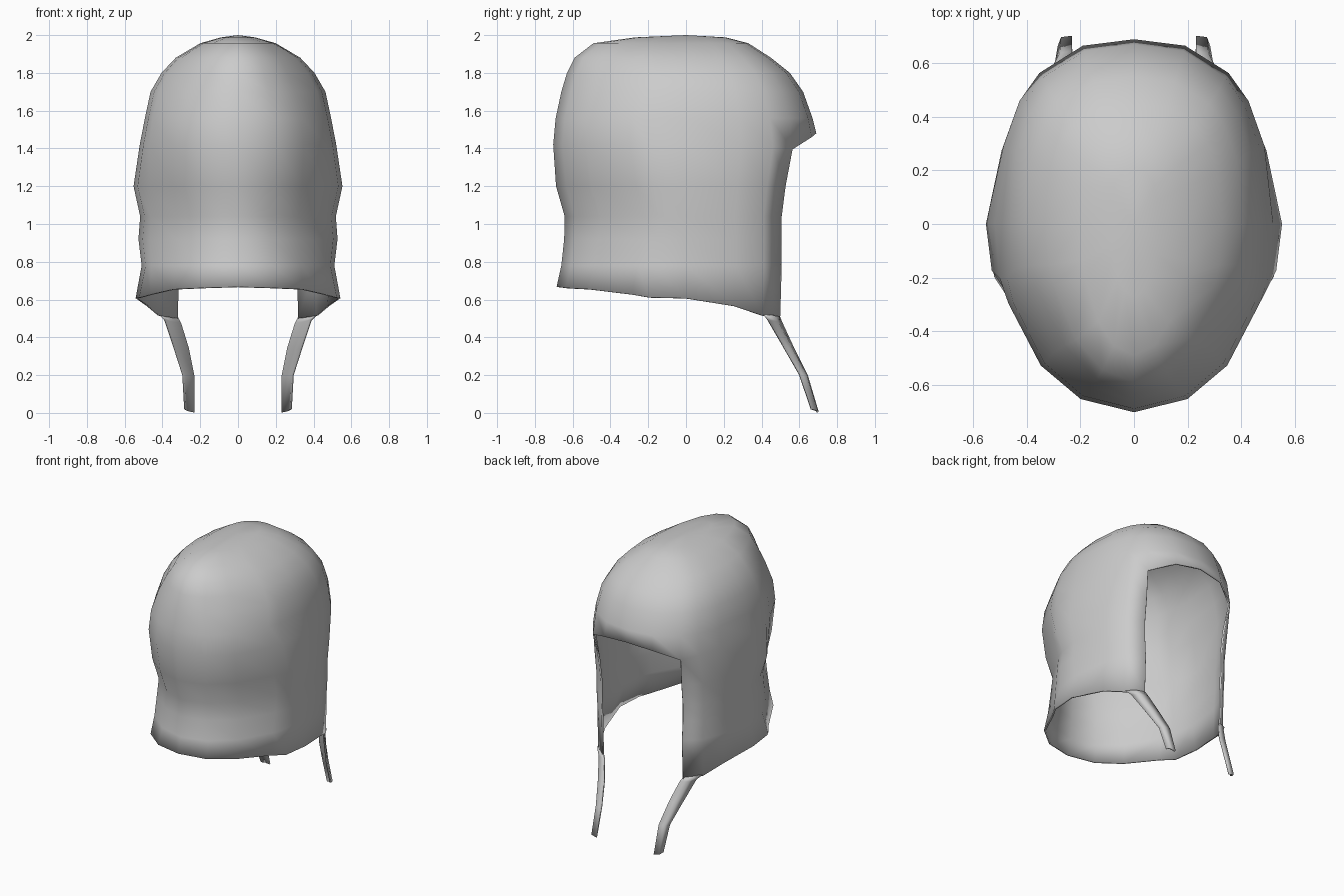
import bpy, bmesh, math

default = bpy.data.objects.get("Cube")
if default:
    bpy.data.objects.remove(default)

cloth = bpy.data.materials.new("grey cloth")
cloth.use_nodes = True
GREY = (0.6, 0.6, 0.6, 1)
cloth.diffuse_color = GREY
cloth.node_tree.nodes["Principled BSDF"].inputs["Base Color"].default_value = GREY


def finish(name, bm, thickness):
    """Turn a bmesh sheet into a smooth, thin piece of cloth."""
    bmesh.ops.recalc_face_normals(bm, faces=bm.faces)
    mesh = bpy.data.meshes.new(name)
    bm.to_mesh(mesh)
    bm.free()
    mesh.materials.append(cloth)
    obj = bpy.data.objects.new(name, mesh)
    bpy.context.collection.objects.link(obj)
    solid = obj.modifiers.new("thickness", "SOLIDIFY")
    solid.thickness = thickness
    solid.offset = -1
    bpy.ops.object.select_all(action="DESELECT")
    obj.select_set(True)
    bpy.context.view_layer.objects.active = obj
    bpy.ops.object.shade_smooth_by_angle(angle=math.radians(60))
    return obj


# Column angles from the front centre round to the back centre,
# with the height of the brim and of the hem at each column
ANGLES = [0, 22, 42, 66, 74, 90, 110, 127, 141, 163, 180]
BRIM = [1.42] * 7 + [1.41, 1.395, 1.46, 1.48]
HEM = [.668, .662, .655, .627, .612, .607, .565, .515, .5]
EDGE = len(HEM) - 1          # column at the edge of the face opening
EARS = (4, 5)                # columns that bulge over the ears

# Cross-sections: height, half width, reach to front and back,
# ear bulge, and how pinched the front is (1 is an ellipse)
DOME = [(1.988, .09, .27, .21, 0, 1.0), (1.957, .20, .49, .33, 0, 1.0),
        (1.88, .33, .59, .45, 0, 1.05), (1.80, .405, .63, .55, 0, 1.1),
        (1.70, .463, .66, .62, 0, 1.07), (1.56, .493, .69, .67, 0, .96),
        (BRIM, .512, .703, .69, .008, .96)]
SKIRT = [(1.20, .52, .688, .645, .033, 1.07), (1.04, .515, .642, .62, .003, 1.18),
         (.92, .515, .645, .62, .012, 1.12), (.78, .505, .66, .62, .005, 1.04),
         (HEM, .507, .685, .61, .035, .97)]


def ring(bm, section, last):
    """Points from one side of the opening, round the front, to the other."""
    height, width, front, back, bulge, pinch = section
    points = []
    for i in range(-last, last + 1):
        col, side = abs(i), (1 if i > 0 else -1)
        a = math.radians(ANGLES[col])
        s, c = max(math.sin(a), 0), math.cos(a)
        if c >= 0:
            x, y = width * s ** pinch, -front * c ** pinch
        else:                # the back half is squarer
            x, y = width * s ** .8, back * abs(c) ** .8
        if col in EARS:
            x += bulge
        if col == EDGE and last == EDGE:   # cheeks curl in at the opening
            x -= .025
        z = height[col] if isinstance(height, list) else height
        points.append(bm.verts.new((side * x, y, z)))
    return points


def bridge(bm, a, b):
    for i in range(len(a) - 1):
        bm.faces.new((a[i], a[i + 1], b[i + 1], b[i]))


# Hood: closed dome above the brim, open skirt below it
bm = bmesh.new()
dome = [ring(bm, s, len(ANGLES) - 1) for s in DOME]
skirt = [ring(bm, s, EDGE) for s in SKIRT]
for upper, lower in zip(dome, dome[1:]):
    bridge(bm, upper, lower)
trim = len(ANGLES) - 1 - EDGE
bridge(bm, dome[-1][trim:-trim], skirt[0])
for upper, lower in zip(skirt, skirt[1:]):
    bridge(bm, upper, lower)
crown = bm.verts.new((0, 0, 2.0))
for a, b in zip(dome[0], dome[0][1:]):
    bm.faces.new((crown, a, b))
bmesh.ops.remove_doubles(bm, verts=bm.verts, dist=.0005)
finish("hood", bm, .012)

# Chin straps: curved ribbons hanging from the cheek corners
OUTER = [(.42, .41, .52), (.39, .435, .49), (.34, .525, .34),
         (.295, .605, .2), (.285, .665, .02)]
INNER = [(.323, .498, .51), (.305, .51, .48), (.263, .57, .35),
         (.232, .645, .2), (.232, .703, .005)]
for name, side in (("left_strap", 1), ("right_strap", -1)):
    bm = bmesh.new()
    rows = []
    for o, n in zip(OUTER, INNER):
        mid = [(p + q) / 2 + d for p, q, d in zip(o, n, (.014, .014, 0))]
        rows.append([bm.verts.new((side * x, y, z)) for x, y, z in (o, mid, n)])
    for a, b in zip(rows, rows[1:]):
        bridge(bm, a, b)
    finish(name, bm, .012)
